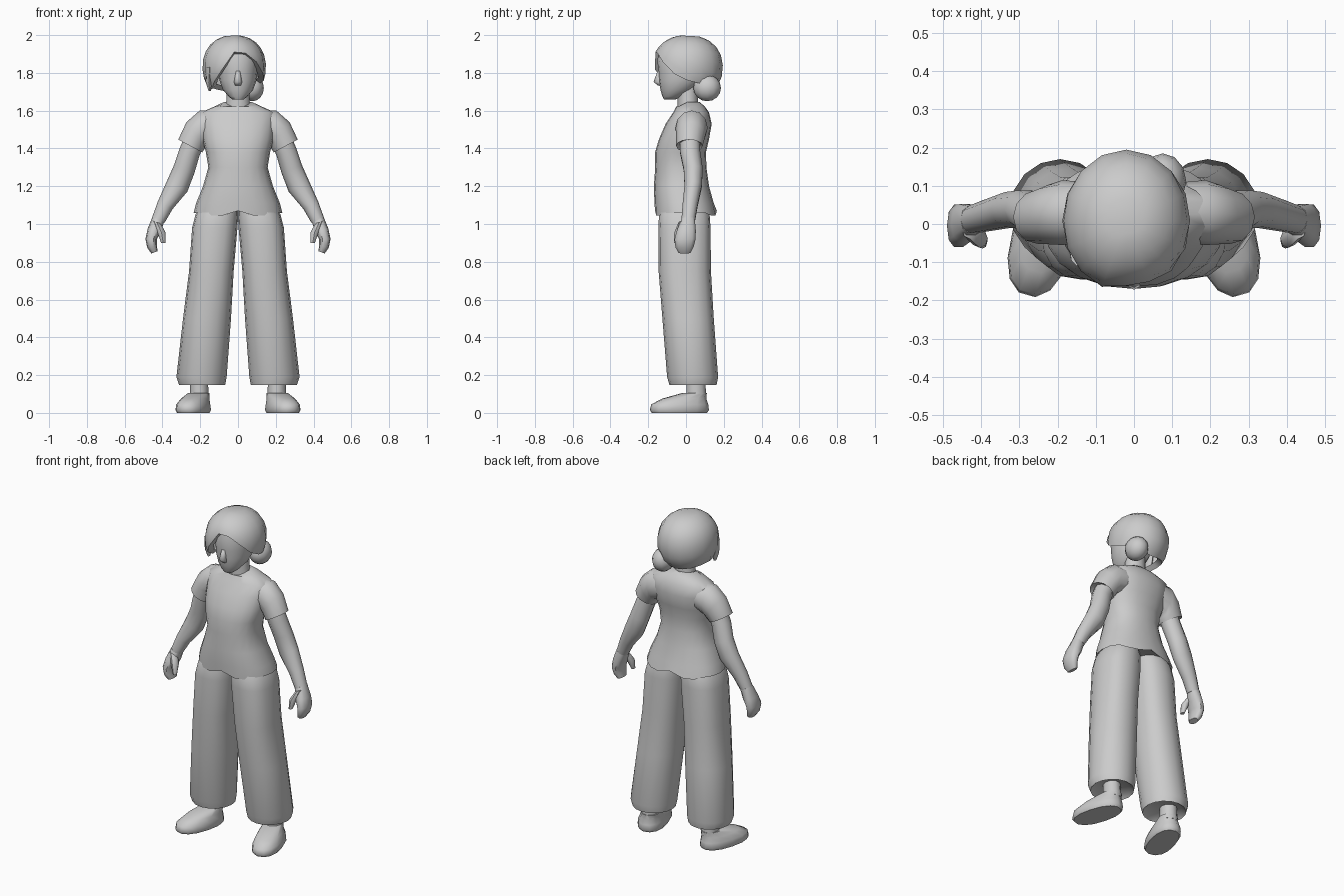
import bpy, bmesh, math

grey = bpy.data.materials.new("plain grey")
grey.diffuse_color = (0.6, 0.6, 0.6, 1)


def finish(name, bm, angle=50):
    bmesh.ops.recalc_face_normals(bm, faces=bm.faces)
    me = bpy.data.meshes.new(name)
    bm.to_mesh(me)
    bm.free()
    me.materials.append(grey)
    me.shade_smooth()
    me.set_sharp_from_angle(angle=math.radians(angle))
    ob = bpy.data.objects.new(name, me)
    bpy.context.collection.objects.link(ob)
    return ob


def skin(bm, rings):
    n = len(rings[0])
    for a, b in zip(rings, rings[1:]):
        for i in range(n):
            j = (i + 1) % n
            bm.faces.new((a[i], a[j], b[j], b[i]))


def power(c, p):
    return math.copysign(abs(c) ** (2 / p), c)


def loft(name, rings, n=12, p=2.0, s=1, turn=0, shape=None, angle=50):
    """Rings are (x, y, z, rx, ry, tilt); tilt leans the outer side upward.
    p is the squareness, one value or one for each ring."""
    bm = bmesh.new()
    ct, st = math.cos(math.radians(turn)), math.sin(math.radians(turn))
    rows = []
    for k, (x, y, z, rx, ry, *t) in enumerate(rings):
        t = math.radians(t[0]) if t else 0
        q = p[k] if isinstance(p, list) else p
        row = []
        for i in range(n):
            a = 2 * math.pi * i / n
            u = power(math.cos(a), q) * rx
            v = power(math.sin(a), q) * ry
            dx, dz = u * math.cos(t), u * math.sin(t)
            co = (x + dx * ct - v * st, y + dx * st + v * ct, z + dz)
            if shape:
                co = shape(k, a, co)
            row.append(bm.verts.new((co[0] * s, co[1], co[2])))
        rows.append(row)
    skin(bm, rows)
    bm.faces.new(rows[0])
    bm.faces.new(rows[-1])
    return finish(name, bm, angle)


def depth(z, rx, front, back, x=0):
    """Ring given by its front and back y."""
    return (x, (front + back) / 2, z, rx, (back - front) / 2)


# shirt with a hem dipping either side of the middle, and a scooped neckline
def shirt_shape(k, a, co):
    x, y, z = co
    front = max(0, -math.sin(a))
    if k == 1 and abs(x) < 0.16:
        z += 0.012 if abs(x) < 0.01 else -0.014
    if k == 10:
        z -= 0.03 * front
    return x, y, z


loft("shirt", [
    depth(1.085, 0.215, -0.145, 0.135),
    depth(1.058, 0.235, -0.164, 0.163), depth(1.11, 0.222, -0.167, 0.147),
    depth(1.20, 0.185, -0.170, 0.122), depth(1.30, 0.157, -0.163, 0.108),
    depth(1.38, 0.170, -0.164, 0.106), depth(1.45, 0.188, -0.143, 0.122),
    depth(1.53, 0.197, -0.108, 0.136), depth(1.59, 0.196, -0.068, 0.122),
    depth(1.622, 0.125, -0.052, 0.10), depth(1.647, 0.072, -0.047, 0.07),
], n=20, p=2.3, shape=shirt_shape)

# neck
loft("neck", [(0, 0.015, 1.58, 0.075, 0.06), (0, 0.01, 1.65, 0.062, 0.054),
              (0, 0.01, 1.76, 0.058, 0.055)])

# head and nose
loft("head", [
    depth(1.658, 0.028, -0.115, -0.06), depth(1.675, 0.05, -0.125, -0.02),
    depth(1.71, 0.08, -0.135, 0.04), depth(1.76, 0.098, -0.145, 0.09),
    depth(1.81, 0.104, -0.146, 0.10), depth(1.87, 0.107, -0.152, 0.10),
    depth(1.94, 0.09, -0.13, 0.08),
], n=16, p=2.1)
loft("nose", [(0, -0.138, 1.733, 0.016, 0.01), (0, -0.146, 1.752, 0.021, 0.026),
              (0, -0.138, 1.81, 0.012, 0.013)], n=8, angle=180)

# hair cap: a squarish ellipsoid cut off at a hairline that differs around the head
hairline = [112, 118, 130, 137, 140, 137, 132, 127,
            124, 132, 116, 93, 64, 66, 82, 100]
bm = bmesh.new()
cx, cy, cz = -0.02, 0.008, 1.83
rows = []
for k in range(1, 10):
    row = []
    for i, limit in enumerate(hairline):
        a = math.tau * i / len(hairline)
        t = math.radians(limit) * min(k, 8) / 8
        f = 1 if k < 9 else 0.8
        r = f * power(math.sin(t), 2.2)
        row.append(bm.verts.new((cx + 0.168 * r * math.cos(a),
                                 cy + 0.187 * r * math.sin(a),
                                 cz + 0.17 * f * power(math.cos(t), 2.2))))
    rows.append(row)
skin(bm, rows)
bm.faces.new(rows[0])
finish("hair", bm)

# loose lock at the side of the face, and the bun low at the back
loft("hair_lock", [(-0.15, -0.07, 1.705, 0.006, 0.01), (-0.155, -0.065, 1.75, 0.016, 0.03),
                   (-0.15, -0.06, 1.83, 0.02, 0.05)], n=8)
bm = bmesh.new()
bmesh.ops.create_uvsphere(bm, u_segments=12, v_segments=8, radius=1)
for v in bm.verts:
    v.co = (0.075 + v.co.x * 0.062, 0.112 + v.co.y * 0.073, 1.72 + v.co.z * 0.07)
finish("hair_bun", bm)

for s, side in ((1, "left"), (-1, "right")):
    # short sleeve with a turned-in mouth
    loft(side + "_sleeve", [
        (0.10, 0.032, 1.525, 0.08, 0.075, 88), (0.187, 0.03, 1.51, 0.092, 0.085, 80),
        (0.224, 0.025, 1.47, 0.085, 0.078, 55), (0.253, 0.018, 1.413, 0.072, 0.07, 28),
        (0.248, 0.02, 1.425, 0.058, 0.058, 28)], s=s)
    # arm
    loft(side + "_arm", [
        (0.215, 0.02, 1.48, 0.055, 0.055, 24), (0.257, 0.022, 1.38, 0.056, 0.056, 20),
        (0.285, 0.038, 1.29, 0.058, 0.053, 20), (0.322, 0.038, 1.20, 0.061, 0.048, 28),
        (0.385, 0.022, 1.10, 0.044, 0.042, 28), (0.422, 0.012, 1.02, 0.036, 0.038, 22)],
        n=10, s=s)
    # hand and thumb
    loft(side + "_hand", [
        (0.422, 0.012, 1.025, 0.034, 0.036, 20), (0.444, 0.002, 0.965, 0.036, 0.052, 12),
        (0.460, -0.005, 0.92, 0.030, 0.058), (0.455, -0.008, 0.88, 0.026, 0.05, -15),
        (0.442, -0.008, 0.85, 0.018, 0.034, -20)], n=10, p=2.4, s=s)
    loft(side + "_thumb", [
        (0.43, -0.015, 1.01, 0.022, 0.024, 20), (0.405, -0.038, 0.955, 0.022, 0.024),
        (0.396, -0.05, 0.90, 0.011, 0.014)], n=8, s=s)
    # wide trouser leg with a turned-in hem, rounder towards the bottom
    loft(side + "_trouser_leg", [
        depth(0.17, 0.10, -0.06, 0.13, 0.192),
        depth(0.148, 0.122, -0.088, 0.162, 0.19), depth(0.19, 0.133, -0.10, 0.17, 0.193),
        depth(0.50, 0.127, -0.125, 0.147, 0.164), depth(0.75, 0.118, -0.145, 0.132, 0.141),
        depth(0.98, 0.120, -0.146, 0.13, 0.123), depth(1.05, 0.113, -0.143, 0.125, 0.112),
        depth(1.11, 0.095, -0.12, 0.10, 0.094)],
        n=16, p=[2, 2, 2, 2.2, 2.4, 2.5, 2.4, 2.2], s=s)
    # ankle and turned-out shoe
    loft(side + "_ankle", [(0.205, 0.055, 0.08, 0.05, 0.055), (0.207, 0.052, 0.22, 0.046, 0.05)],
         n=10, s=s)
    loft(side + "_shoe", [
        (0.237, -0.035, 0.0, 0.075, 0.15), (0.237, -0.035, 0.015, 0.083, 0.16),
        (0.237, -0.033, 0.045, 0.079, 0.154), (0.227, -0.01, 0.075, 0.068, 0.12),
        (0.208, 0.045, 0.105, 0.054, 0.065)], n=14, p=2.3, s=s, turn=16)
